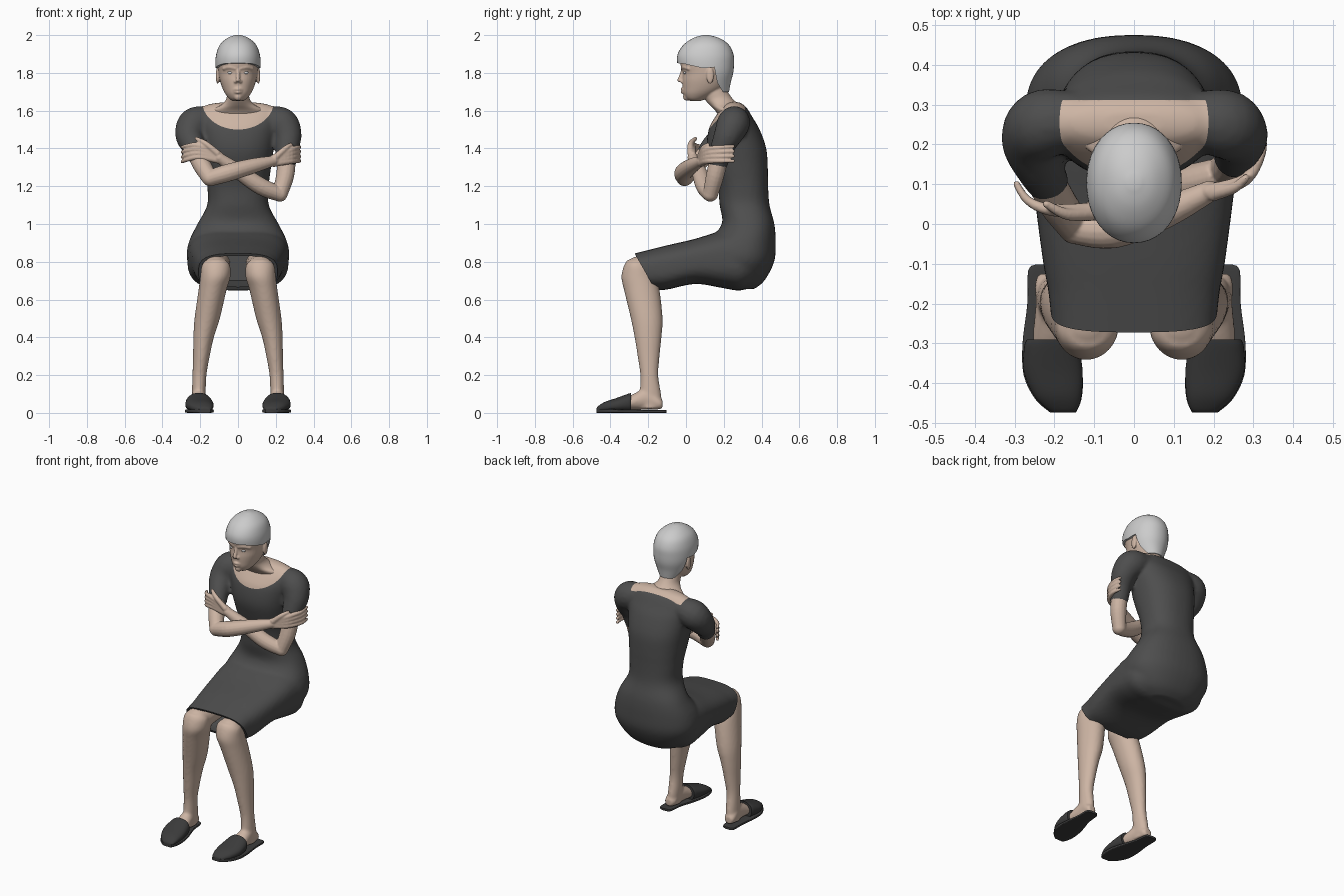
import bpy, bmesh, math
from mathutils import Vector, Matrix


def material(name, rgb):
    m = bpy.data.materials.new(name)
    m.diffuse_color = (*rgb, 1)
    return m


SKIN = material("skin", (0.61, 0.46, 0.37))
CLOTH = material("dark_cloth", (0.075, 0.075, 0.075))
SHOE = material("shoe_dark", (0.045, 0.045, 0.045))
HAIR = material("pale_hair", (0.52, 0.52, 0.53))


def spline(pts, steps):
    """Catmull-Rom through tuples of any length."""
    out = []
    for i in range(len(pts) - 1):
        p0, p1, p2, p3 = pts[max(i - 1, 0)], pts[i], pts[i + 1], pts[min(i + 2, len(pts) - 1)]
        for k in range(steps):
            t = k / steps
            out.append(tuple(0.5 * (2 * b + (c - a) * t + (2 * a - 5 * b + 4 * c - d) * t * t
                                    + (3 * b - a - 3 * c + d) * t ** 3)
                             for a, b, c, d in zip(p0, p1, p2, p3)))
    return out + [pts[-1]]


def skin_rings(bm, rings):
    rings = [[bm.verts.new(p) for p in r] for r in rings]
    n = len(rings[0])
    for a, b in zip(rings, rings[1:]):
        for i in range(n):
            bm.faces.new((a[i], a[(i + 1) % n], b[(i + 1) % n], b[i]))
    bm.faces.new(rings[0])
    bm.faces.new(rings[-1])


def loft(bm, axis, stations, e=2.2, n=40, steps=4):
    """Station = (centre x, position on axis, low, high, half width)."""
    rings = []
    for cx, t, lo, hi, a in spline(stations, steps):
        ring = []
        for i in range(n):
            c, s = math.cos(2 * math.pi * i / n), math.sin(2 * math.pi * i / n)
            x = cx + a * math.copysign(abs(c) ** (2 / e), c)
            o = (lo + hi) / 2 + (hi - lo) / 2 * math.copysign(abs(s) ** (2 / e), s)
            ring.append((x, o, t) if axis == 'z' else (x, t, o))
        rings.append(ring)
    skin_rings(bm, rings)


def ball(bm, co, r, scale=(1, 1, 1)):
    bmesh.ops.create_icosphere(bm, subdivisions=3, radius=r,
                               matrix=Matrix.Translation(co) @ Matrix.Diagonal((*scale, 1)))


def tube(bm, pts, n=16):
    """Round-ended limb through (x, y, z, radius)."""
    path = spline(pts, 5)
    P = [Vector(p[:3]) for p in path]
    u, rings = Vector((0.3, 0.5, 0.8)), []
    for i, p in enumerate(path):
        t = (P[min(i + 1, len(P) - 1)] - P[max(i - 1, 0)]).normalized()
        u = (u - t * u.dot(t)).normalized()
        v = t.cross(u)
        rings.append([P[i] + p[3] * (u * math.cos(2 * math.pi * k / n) + v * math.sin(2 * math.pi * k / n))
                      for k in range(n)])
    skin_rings(bm, rings)
    for p in (path[0], path[-1]):
        ball(bm, p[:3], p[3])


def prism(bm, yz, w=0.4):
    skin_rings(bm, [[(s * w, y, z) for y, z in yz] for s in (-1, 1)])


def make(name, bm, mat=None, voxel=0, relax=3, cuts=()):
    """Mesh to object; optional voxel blend, relaxing and boolean cuts, all applied."""
    bmesh.ops.recalc_face_normals(bm, faces=bm.faces)
    me = bpy.data.meshes.new(name)
    bm.to_mesh(me)
    bm.free()
    ob = bpy.data.objects.new(name, me)
    bpy.context.collection.objects.link(ob)
    if voxel:
        m = ob.modifiers.new("blend", 'REMESH')
        m.mode, m.voxel_size = 'VOXEL', voxel
        m = ob.modifiers.new("relax", 'SMOOTH')
        m.factor, m.iterations = 0.5, relax
    for op, cutter in cuts:
        m = ob.modifiers.new("cut", 'BOOLEAN')
        m.operation, m.object, m.solver = op, cutter, 'EXACT'
    if ob.modifiers:
        dg = bpy.context.evaluated_depsgraph_get()
        new = bpy.data.meshes.new_from_object(ob.evaluated_get(dg))
        ob.modifiers.clear()
        ob.data = new
    if mat:
        ob.data.materials.clear()
        ob.data.materials.append(mat)
        bpy.ops.object.select_all(action='DESELECT')
        ob.select_set(True)
        bpy.context.view_layer.objects.active = ob
        bpy.ops.object.shade_smooth_by_angle(angle=math.radians(45))
    else:
        ob.hide_render = True
    return ob


# cutters: neckline, hem, inside of skirt, hairline
bm = bmesh.new()
loft(bm, 'y', [(0, -0.1, 1.5, 1.8, 0.19), (0, 0.312, 1.5, 1.8, 0.19)], e=2, n=64, steps=1)
neckline = make("neckline_cutter", bm)
bm = bmesh.new()
prism(bm, [(-0.304, 0.9), (-0.105, 0.55), (-0.5, 0.55), (-0.5, 0.9)])
hem = make("hem_cutter", bm)
bm = bmesh.new()
loft(bm, 'y', [(0, 0.05, 0.70, 0.90, 0.22), (0, -0.1, 0.668, 0.872, 0.212),
               (0, -0.18, 0.668, 0.852, 0.198), (0, -0.33, 0.67, 0.815, 0.184)], e=3)
cavity = make("skirt_cavity_cutter", bm)
bm = bmesh.new()
prism(bm, [(-0.2, 1.86), (-0.02, 1.85), (0.09, 1.825), (0.15, 1.83), (0.165, 1.75), (0.2, 1.69), (0.2, 1.6), (-0.2, 1.6)])
hairline = make("hairline_cutter", bm)

# torso, skirt and sleeves blended; dress and bare chest share the surface
bm = bmesh.new()
loft(bm, 'z', [(0, .655, .22, .36, .12), (0, .70, .15, .415, .2), (0, .8, .1, .467, .268),
               (0, .9, .12, .475, .262), (0, 1.0, .19, .468, .215), (0, 1.1, .178, .442, .163),
               (0, 1.2, .168, .435, .163), (0, 1.3, .135, .433, .175), (0, 1.4, .11, .425, .19),
               (0, 1.5, .12, .39, .205), (0, 1.56, .15, .355, .22), (0, 1.61, .185, .325, .2),
               (0, 1.635, .21, .30, .15), (0, 1.645, .23, .28, .07)], e=2.3)
loft(bm, 'y', [(0, .40, .71, .93, .2), (0, .3, .65, .98, .262), (0, .2, .66, .968, .265),
               (0, .05, .683, .922, .248), (0, -.1, .653, .887, .228), (0, -.18, .651, .867, .214),
               (0, -.33, .655, .83, .2)], e=2.9)
tube(bm, [(.16, .26, 1.55, .075), (.23, .25, 1.53, .088), (.262, .222, 1.47, .076),
          (.26, .19, 1.4, .062), (.255, .17, 1.33, .055)])
tube(bm, [(-.16, .26, 1.55, .075), (-.23, .25, 1.53, .088), (-.257, .205, 1.47, .076),
          (-.235, .14, 1.41, .062), (-.22, .11, 1.37, .055)])
chest_bm = bm.copy()
make("dress", bm, CLOTH, 0.012, 4, [('DIFFERENCE', neckline), ('DIFFERENCE', hem), ('DIFFERENCE', cavity)])
make("bare_chest", chest_bm, SKIN, 0.012, 4, [('INTERSECT', neckline)])

# head and neck
bm = bmesh.new()
loft(bm, 'z', [(0, 1.652, .02, .08, .03), (0, 1.665, .0, .11, .048), (0, 1.69, -.014, .16, .068),
               (0, 1.72, -.018, .2, .083), (0, 1.76, -.02, .225, .096), (0, 1.8, -.018, .238, .103),
               (0, 1.85, -.03, .243, .107), (0, 1.9, -.022, .24, .105), (0, 1.95, .015, .21, .085),
               (0, 1.98, .06, .16, .05), (0, 1.988, .08, .14, .02)], e=2.1)
loft(bm, 'z', [(0, 1.56, .18, .315, .14), (0, 1.6, .155, .312, .145), (0, 1.63, .125, .285, .09),
               (0, 1.66, .1, .25, .063), (0, 1.7, .08, .222, .058), (0, 1.76, .09, .2, .055)], e=2)
tube(bm, [(0, -.016, 1.82, .009), (0, -.024, 1.79, .01), (0, -.034, 1.762, .012)])
tube(bm, [(-.022, -.01, 1.711, .006), (0, -.023, 1.714, .007), (.022, -.01, 1.711, .006)])
tube(bm, [(-.018, -.01, 1.699, .006), (0, -.02, 1.698, .008), (.018, -.01, 1.699, .006)])
ball(bm, (0, .006, 1.674), .022)
for s in (-1, 1):
    ball(bm, (s * .013, -.022, 1.754), .009)
    tube(bm, [(s * .014, -.018, 1.824, .009), (s * .045, -.01, 1.83, .009), (s * .075, .015, 1.822, .009)])
    ball(bm, (s * .108, .128, 1.785), .022, (.45, .9, 2))
make("head_and_neck", bm, SKIN, 0.005, 2)

# eyes
bm = bmesh.new()
for s in (-1, 1):
    ball(bm, (s * .04, -.004, 1.801), .014, (1.1, .7, .55))
make("eyes", bm, HAIR)

# short hair cap
bm = bmesh.new()
loft(bm, 'z', [(0, 1.7, .05, .228, .07), (0, 1.75, 0, .237, .098), (0, 1.8, -.03, .25, .115),
               (0, 1.85, -.046, .254, .12), (0, 1.9, -.044, .251, .115), (0, 1.95, -.012, .226, .095),
               (0, 1.985, .04, .175, .055), (0, 2.0, .09, .12, .015)], e=2.1)
make("hair", bm, HAIR, 0, 0, [('DIFFERENCE', hairline)])


def arm(name, upper, fore, knuckle, mid, tip, thumb):
    """Arm with a hand of four fingers fanned vertically from the wrist."""
    bm = bmesh.new()
    tube(bm, upper)
    tube(bm, fore)
    w = fore[-1][:3]
    for i in range(4):
        d = 1.5 - i
        pts = [(p[0], p[1], p[2] + d * k, r)
               for p, k, r in ((w, .009, .02), (knuckle, .02, .016), (mid, .024, .0115), (tip, .026, .009))]
        tube(bm, pts, 10)
    tube(bm, thumb, 10)
    make(name, bm, SKIN, 0.005, 2)


# crossed arms
arm("left_arm", [(.258, .18, 1.37, .049), (.25, .155, 1.26, .048), (.222, .13, 1.16, .041)],
    [(.222, .128, 1.158, .04), (.12, .098, 1.2, .046), (0, .068, 1.28, .04), (-.1, .035, 1.352, .027)],
    (-.205, .035, 1.385), (-.265, .058, 1.378), (-.295, .1, 1.368),
    [(-.11, .025, 1.375, .018), (-.17, .025, 1.425, .015), (-.22, .05, 1.452, .01)])
arm("right_arm", [(-.225, .115, 1.38, .048), (-.19, .05, 1.31, .048), (-.15, -.005, 1.245, .043)],
    [(-.148, -.008, 1.243, .043), (-.05, -.014, 1.272, .047), (.08, .03, 1.308, .04), (.19, .082, 1.335, .027)],
    (.28, .112, 1.363), (.322, .185, 1.37), (.318, .25, 1.372),
    [(.2, .075, 1.355, .018), (.25, .09, 1.4, .014), (.28, .115, 1.42, .01)])

# legs, feet and slippers, both sides
for s, side in ((-1, "right"), (1, "left")):
    def rows(*st):
        return [(s * c[0], *c[1:]) for c in st]
    bm = bmesh.new()
    tube(bm, [(s * .12, .1, .785, .08), (s * .117, -.1, .77, .075), (s * .117, -.25, .757, .073)], 24)
    loft(bm, 'z', rows((.117, .81, -.31, -.22, .05), (.117, .78, -.328, -.19, .075), (.12, .72, -.342, -.16, .08),
                       (.135, .65, -.328, -.14, .074), (.163, .5, -.292, -.124, .067), (.182, .4, -.272, -.13, .054),
                       (.194, .3, -.256, -.14, .044), (.204, .2, -.242, -.147, .037), (.208, .1, -.245, -.132, .036),
                       (.212, .022, -.25, -.125, .033)), e=2)
    loft(bm, 'y', rows((.215, -.125, .02, .07, .025), (.213, -.15, .018, .09, .036), (.21, -.2, .018, .13, .037),
                       (.207, -.27, .018, .105, .046), (.205, -.33, .018, .07, .05)), e=2)
    make(side + "_leg", bm, SKIN, 0.009, 3)
    bm = bmesh.new()
    loft(bm, 'y', rows((.228, -.102, 0, .014, .02), (.226, -.118, 0, .016, .04), (.222, -.2, 0, .016, .046),
                       (.212, -.3, 0, .018, .068), (.203, -.38, 0, .02, .074), (.19, -.44, 0, .02, .058),
                       (.178, -.474, 0, .02, .032)), e=6)
    make(side + "_slipper_sole", bm, SHOE)
    bm = bmesh.new()
    loft(bm, 'y', rows((.207, -.29, .004, .106, .062), (.207, -.31, .004, .1, .069), (.203, -.37, .004, .078, .074),
                       (.192, -.43, .004, .058, .06), (.18, -.465, .004, .036, .038), (.178, -.474, .008, .024, .022)), e=2.3)
    make(side + "_slipper_upper", bm, SHOE)
